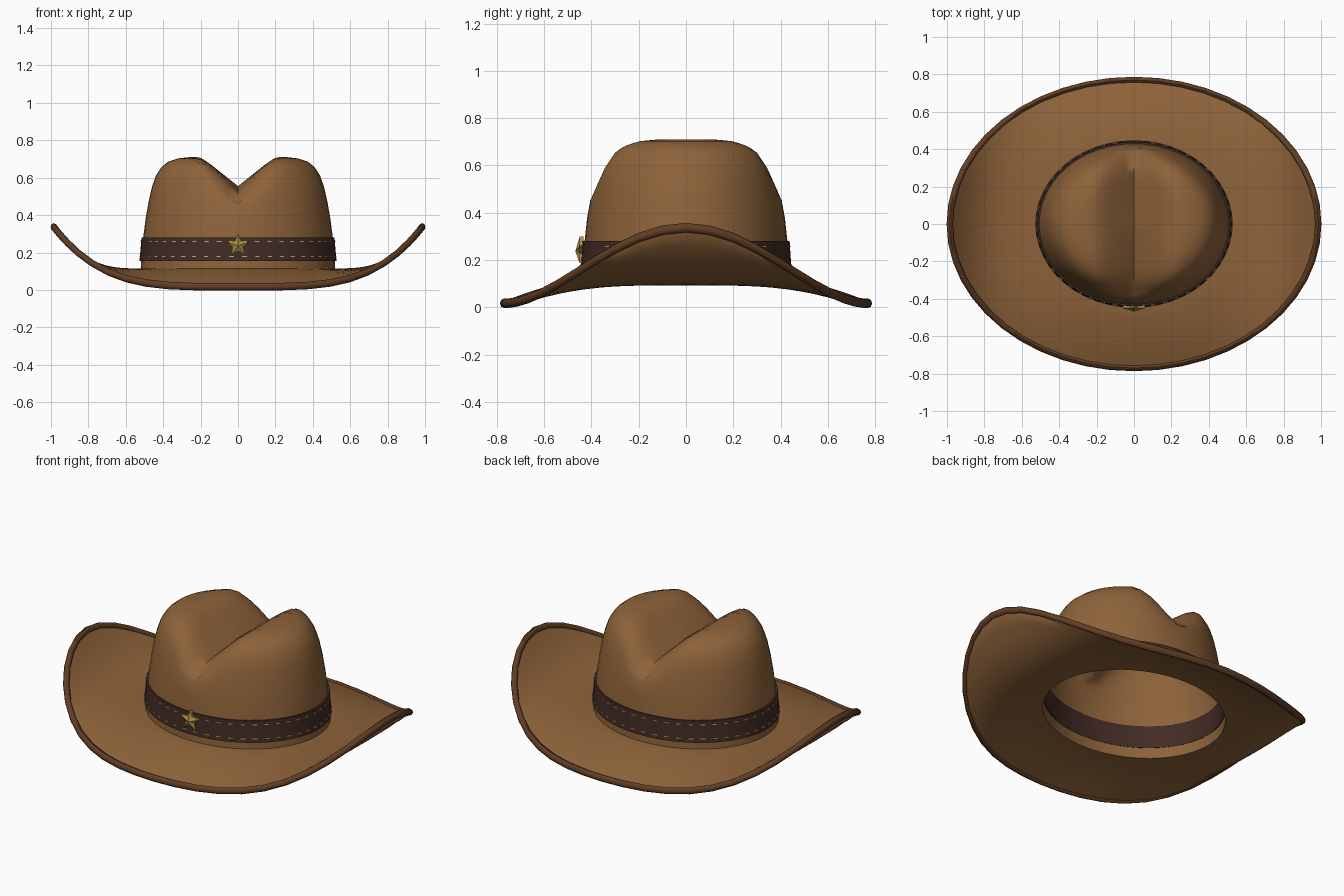
import bpy, bmesh, math
from mathutils import Vector, Matrix

if "Cube" in bpy.data.objects:
    bpy.data.objects.remove(bpy.data.objects["Cube"])

SEG = 48
AX, AY = 0.52, 0.44          # crown base half-axes
RX, RY = 0.985, 0.77         # brim edge half-axes


def material(name, rgb):
    m = bpy.data.materials.new(name)
    m.diffuse_color = (*rgb, 1)
    m.use_nodes = True
    m.node_tree.nodes["Principled BSDF"].inputs["Base Color"].default_value = m.diffuse_color
    return m


felt = material("felt", (0.27, 0.125, 0.042))
leather = material("leather", (0.055, 0.024, 0.018))
trim = material("trim", (0.12, 0.048, 0.018))
thread = material("thread", (0.55, 0.38, 0.2))
brass = material("brass", (0.42, 0.27, 0.06))


def finish(name, bm, mat, angle=50):
    bmesh.ops.recalc_face_normals(bm, faces=bm.faces)
    me = bpy.data.meshes.new(name)
    bm.to_mesh(me)
    bm.free()
    ob = bpy.data.objects.new(name, me)
    bpy.context.collection.objects.link(ob)
    me.materials.append(mat)
    bpy.context.view_layer.objects.active = ob
    bpy.ops.object.select_all(action='DESELECT')
    ob.select_set(True)
    if angle:
        bpy.ops.object.shade_smooth_by_angle(angle=math.radians(angle))
    return ob


def loft(name, rows, point, mat, closed=False, pole=None, angle=50):
    """Skin rings; point(row, angle) gives each vertex."""
    bm = bmesh.new()
    rings = [[bm.verts.new(point(r, 2 * math.pi * i / SEG)) for i in range(SEG)] for r in rows]
    pairs = list(zip(rings, rings[1:])) + ([(rings[-1], rings[0])] if closed else [])
    for a, b in pairs:
        for i in range(SEG):
            j = (i + 1) % SEG
            bm.faces.new((a[i], a[j], b[j], b[i]))
    if pole:
        p = bm.verts.new(pole)
        for i in range(SEG):
            bm.faces.new((rings[-1][i], rings[-1][(i + 1) % SEG], p))
    return finish(name, bm, mat, angle)


def smooth(a, b, v):
    t = min(1, max(0, (v - a) / (b - a)))
    return t * t * (3 - 2 * t)


# Crown: elliptical profile with a lengthwise crease
def crown_pt(row, a):
    s, z = row
    x, y = AX * s * math.cos(a), AY * s * math.sin(a)
    crease = max(0, 1 - abs(x) / 0.21) ** 1.2
    depth = 0.155 + 0.025 * smooth(0.0, 0.25, abs(y))
    return x, y, z - depth * crease * smooth(0.42, 0.68, z)


profile = [(1.0, 0.105), (0.995, 0.16), (0.975, 0.28), (0.95, 0.38), (0.92, 0.47), (0.885, 0.55),
           (0.845, 0.61), (0.79, 0.655), (0.72, 0.685), (0.62, 0.703), (0.5, 0.71),
           (0.38, 0.71), (0.27, 0.708), (0.16, 0.706)]
loft("crown", profile, crown_pt, felt, pole=(0, 0, 0.555), angle=80)


# Brim: rolled up at the sides, dipping front and back
def brim_z(t, a):
    c4 = math.cos(a) ** 4
    return 0.115 + 0.23 * t ** 3 * c4 - 0.09 * t ** 1.5 * (1 - c4)


def brim_pt(row, a):
    t, dz = row
    return ((AX + (RX - AX) * t) * math.cos(a), (AY + (RY - AY) * t) * math.sin(a),
            brim_z(t, a) + dz)


steps = [i / 10 for i in range(11)]
loft("brim", [(t, 0) for t in steps] + [(t, -0.022) for t in reversed(steps)],
     brim_pt, felt, closed=True)


# Edge binding: a tube following the brim edge
def binding_pt(row, a):
    u, v = math.cos(row) * 0.017, math.sin(row) * 0.02
    return (RX + u) * math.cos(a), (RY + u) * math.sin(a), brim_z(1, a) - 0.008 + v


loft("edge_binding", [2 * math.pi * k / 8 for k in range(8)], binding_pt, trim, closed=True)


# Hat band outside and sweatband inside
def wall(z):
    return 1 - 0.025 * smooth(0.105, 0.30, z)


def band_pt(row, a):
    z, off = row
    return (AX * wall(z) + off) * math.cos(a), (AY * wall(z) + off) * math.sin(a), z


loft("hat_band", [(0.155, -0.002), (0.155, 0.009), (0.22, 0.009), (0.28, 0.009), (0.28, -0.002)],
     band_pt, leather, closed=True, angle=40)
loft("sweatband", [(0.155, -0.006), (0.22, -0.006), (0.28, -0.006)], band_pt, leather)

# Two rows of stitches on the band
bm = bmesh.new()
N = 48
for z in (0.178, 0.258):
    for i in range(N):
        a = 2 * math.pi * (i + 0.5) / N
        p = Vector(band_pt((z, 0.009), a))
        tangent = Vector((-AX * math.sin(a), AY * math.cos(a), 0))
        m = (Matrix.Translation(p) @ Matrix.Rotation(math.atan2(tangent.y, tangent.x), 4, 'Z')
             @ Matrix.Diagonal((0.026, 0.006, 0.005, 1)))
        bmesh.ops.create_cube(bm, size=1, matrix=m)
finish("band_stitches", bm, thread, angle=0)

# Faceted five-point star on the front
bm = bmesh.new()
y0, zc = -AY - 0.004, 0.237
ring = []
for k in range(10):
    r = 0.062 if k % 2 == 0 else 0.03
    a = math.pi / 2 + k * math.pi / 5
    ring.append((r * math.cos(a), zc + r * math.sin(a)))
back = [bm.verts.new((x, y0 + 0.01, z)) for x, z in ring]
front = [bm.verts.new((x, y0 - 0.006, z)) for x, z in ring]
tip = bm.verts.new((0, y0 - 0.024, zc))
for k in range(10):
    j = (k + 1) % 10
    bm.faces.new((back[k], back[j], front[j], front[k]))
    bm.faces.new((front[k], front[j], tip))
bm.faces.new(back)
finish("star_badge", bm, brass, angle=0)
